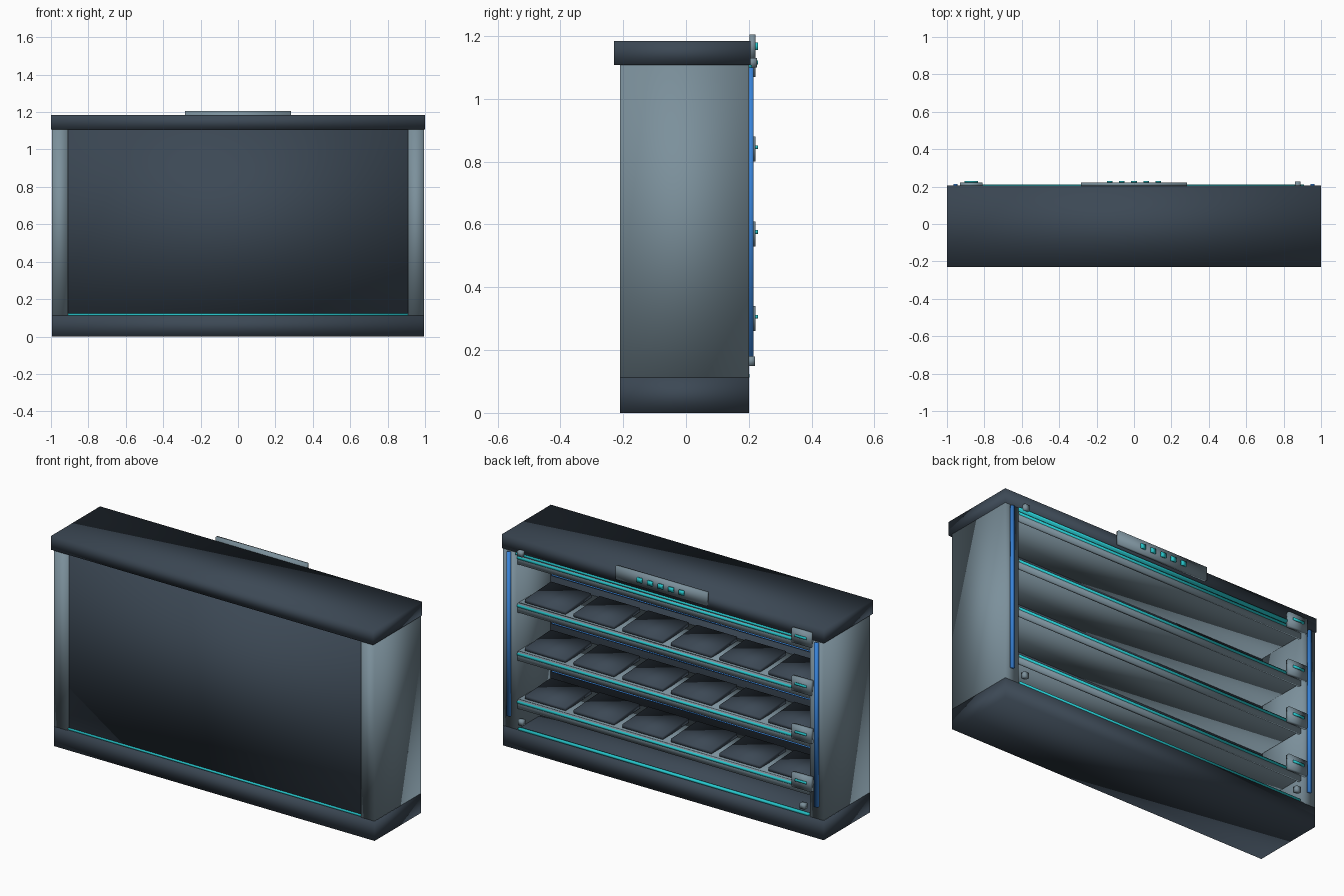
import bpy
from math import radians

if "Cube" in bpy.data.objects:
    bpy.data.objects.remove(bpy.data.objects["Cube"])


def material(name, rgb):
    m = bpy.data.materials.new(name)
    m.use_nodes = True
    m.diffuse_color = (*rgb, 1)
    node = m.node_tree.nodes["Principled BSDF"]
    node.inputs["Base Color"].default_value = (*rgb, 1)
    node.inputs["Roughness"].default_value = 0.6
    return m


steel = material("steel grey", (0.20, 0.28, 0.33))
navy = material("dark slate", (0.045, 0.065, 0.09))
cyan = material("cyan light", (0.02, 0.58, 0.62))
blue = material("blue light", (0.04, 0.23, 0.70))


def box(name, x, y, z, mat, smooth=True, tilt=0):
    """Box spanning the given (min, max) ranges."""
    spans = (x, y, z)
    bpy.ops.mesh.primitive_cube_add(size=1, location=[(a + b) / 2 for a, b in spans])
    ob = bpy.context.object
    ob.name = name
    ob.scale = [b - a for a, b in spans]
    bpy.ops.object.transform_apply(location=False, rotation=False, scale=True)
    ob.rotation_euler.x = radians(tilt)
    ob.data.materials.append(mat)
    if smooth:
        bpy.ops.object.shade_smooth()
    return ob


# Cabinet body
box("top_cap", (-1, 1), (-0.23, 0.205), (1.108, 1.185), navy)
box("base", (-0.995, 0.995), (-0.21, 0.2), (0, 0.112), navy)
box("front_panel", (-0.912, 0.912), (-0.2, -0.1), (0.112, 1.108), navy)
box("front_light_line", (-0.91, 0.91), (-0.207, -0.19), (0.112, 0.122), cyan)
box("back_light_line", (-0.9, 0.9), (0.185, 0.203), (0.112, 0.124), cyan)
box("top_light_bar", (-0.91, 0.91), (0.13, 0.21), (1.096, 1.108), cyan)

# Side walls with their vertical light strips
for side, s in (("left", 1), ("right", -1)):
    def span(a, b):
        return tuple(sorted((s * a, s * b)))
    box(side + "_wall", span(0.91, 0.995), (-0.21, 0.2), (0.11, 1.108), steel)
    box(side + "_light_strip", span(0.945, 0.965), (0.198, 0.215), (0.18, 1.1), blue)
    box(side + "_lower_bolt", span(0.86, 0.89), (0.195, 0.22), (0.15, 0.18), steel)
box("left_upper_bolt", (0.86, 0.89), (0.195, 0.226), (1.1, 1.13), steel)

# Shelves with rails, tags and rows of trays
PITCH = 0.302
for level in range(4):
    top = 0.28 + 0.27 * level
    box("shelf", (-0.905, 0.908), (-0.1, 0.19), (top - 0.035, top), steel)
    box("shelf_rail", (-0.905, 0.905), (0.185, 0.2), (top - 0.05, top), steel)
    box("rail_light", (-0.905, 0.905), (0.19, 0.205), (top - 0.018, top - 0.005), cyan)
    mid = top + 0.02
    box("shelf_tag", (-0.93, -0.81), (0.2, 0.222), (mid - 0.04, mid + 0.04), steel)
    box("tag_light", (-0.905, -0.835), (0.22, 0.229), (mid, mid + 0.012), cyan)
    if level < 3:
        box("shelf_back_light", (-0.9, 0.9), (-0.102, -0.094), (top + 0.045, top + 0.053), blue)
        for i in range(6):
            cx = (i - 2.5) * PITCH
            box("tray", (cx - 0.125, cx + 0.125), (-0.06, 0.17),
                (top + 0.002, top + 0.025), navy, tilt=-3)

# Control plate with buttons on the back of the cap
box("control_plate", (-0.283, 0.283), (0.203, 0.221), (1.13, 1.205), steel)
for i in range(5):
    cx = (i - 2) * 0.065
    box("control_button", (cx - 0.015, cx + 0.015), (0.22, 0.23), (1.155, 1.18), cyan)
